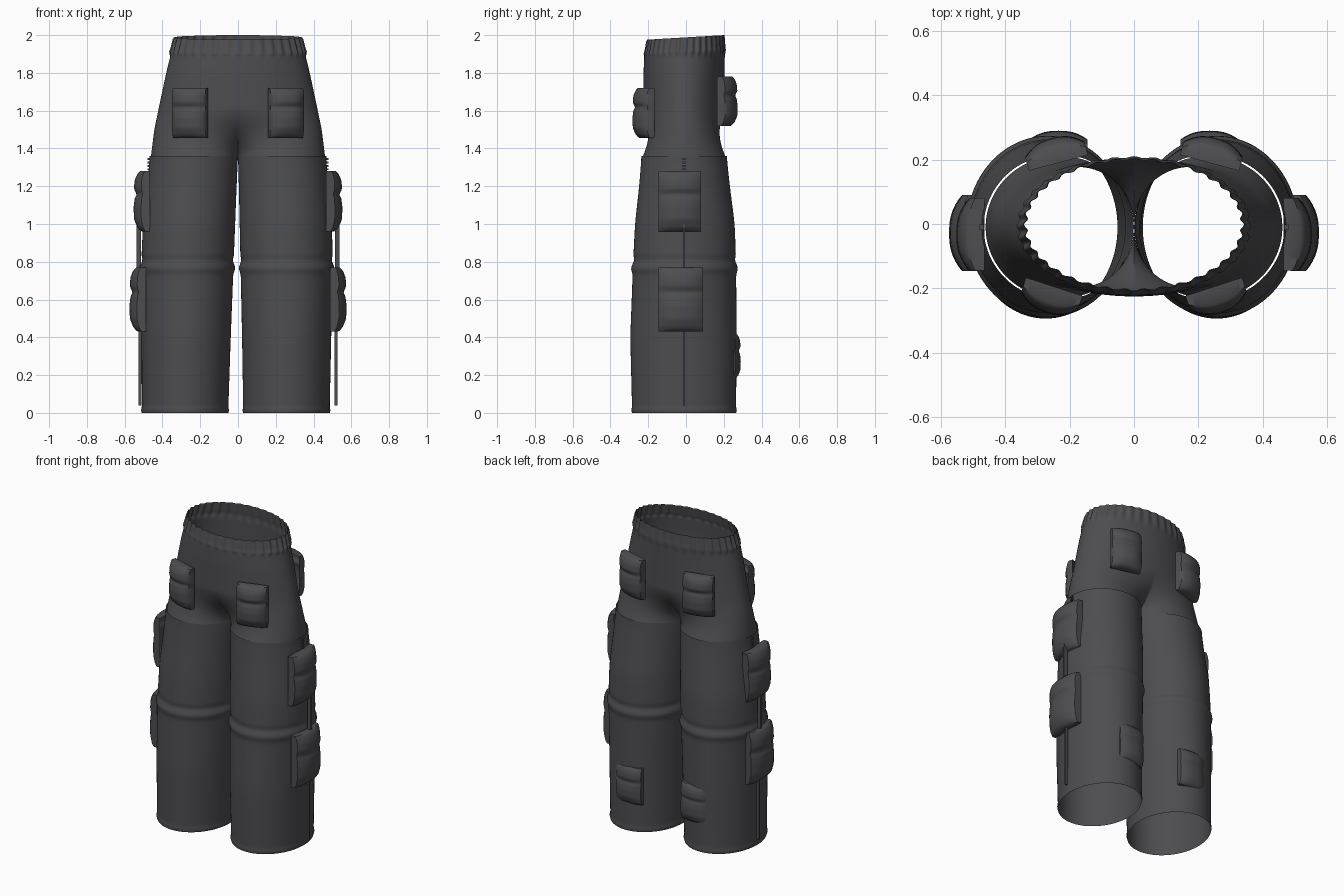
import bpy, bmesh, math
from mathutils import Matrix, Vector

cube = bpy.data.objects.get("Cube")
if cube:
    bpy.data.objects.remove(cube)

cloth = bpy.data.materials.new("charcoal cloth")
cloth.use_nodes = True
GREY = (0.075, 0.075, 0.082, 1)
cloth.diffuse_color = GREY
bsdf = cloth.node_tree.nodes["Principled BSDF"]
bsdf.inputs["Base Color"].default_value = GREY
bsdf.inputs["Roughness"].default_value = 0.9


def finish(name, bm, angle=50):
    mesh = bpy.data.meshes.new(name)
    bm.to_mesh(mesh)
    bm.free()
    mesh.materials.append(cloth)
    obj = bpy.data.objects.new(name, mesh)
    bpy.context.collection.objects.link(obj)
    bpy.ops.object.select_all(action='DESELECT')
    obj.select_set(True)
    bpy.context.view_layer.objects.active = obj
    bpy.ops.object.shade_smooth_by_angle(angle=math.radians(angle))
    return obj


def sample(table, k):
    """Linear lookup in rows sorted by their first value."""
    for lo, hi in zip(table, table[1:]):
        if k <= hi[0]:
            f = max(0, (k - lo[0]) / (hi[0] - lo[0]))
            return [p + (q - p) * f for p, q in zip(lo[1:], hi[1:])]
    return table[-1][1:]


def smooth_sample(table, k, spread):
    rows = [sample(table, k + d * spread) for d in (-1, -0.5, 0, 0.5, 1)]
    return [sum(c) / len(c) for c in zip(*rows)]


def tube(name, heights, ring, count):
    """Open sheet through closed rings of points."""
    bm = bmesh.new()
    loops = [[bm.verts.new(ring(z, math.tau * i / count)) for i in range(count)]
             for z in heights]
    for a, b in zip(loops, loops[1:]):
        for i in range(count):
            j = (i + 1) % count
            bm.faces.new((a[i], a[j], b[j], b[i]))
    return finish(name, bm, 60)


# Hips: an oval waist that pinches into two leg openings
HIP = [(1.35, .462, -.232, .212), (1.5, .443, -.226, .206), (1.65, .412, -.225, .205),
       (1.8, .38, -.225, .205), (1.89, .358, -.221, .205), (1.92, .355, -.218, .206),
       (2.0, .335, -.203, .2)]


def hip_ring(z, t):
    a, front, back = smooth_sample(HIP, z, .02)
    mid, b = (front + back) / 2, (back - front) / 2
    # gathered waistband
    gather = min(1, max(0, (z - 1.885) / .03))
    ripple = 1 + .016 * gather * math.cos(36 * t) + .012 * math.exp(-((z - 1.91) / .012) ** 2)
    a, b = a * ripple, b * ripple
    split = min(1, max(0, (1.62 - z) / .27)) ** 1.7
    u = math.atan2(abs(math.sin(t)), abs(math.cos(t)))
    x = a * math.cos(u) * (1 - split) + a / 2 * (1 + math.cos(2 * u)) * split
    y = b * math.sin(u) * (1 - split) + b * math.sin(2 * u) * split
    slope = .012 * gather * math.sin(t)
    return (math.copysign(x, math.cos(t)), mid + math.copysign(y, math.sin(t)),
            z + slope - .012 * gather * (z > 1.99))


tube("hips_and_waistband", [1.35 + .65 * i / 65 for i in range(66)], hip_ring, 288)

# Legs: wide tubes with a knee seam
LEG = [(0, .04, .497, -.285, .265), (.4, .03, .502, -.295, .268), (.8, .018, .507, -.28, .265),
       (1.0, .012, .5, -.27, .258), (1.2, .006, .48, -.248, .232), (1.36, 0, .466, -.235, .215)]


def leg_ring(side):
    def ring(z, t):
        inner, outer, front, back = smooth_sample(LEG, z, .05)
        puff = (.009 * math.exp(-((z - .765) / .022) ** 2)
                - .005 * math.exp(-((z - .81) / .015) ** 2)
                + .004 * math.exp(-((z - .015) / .01) ** 2))
        x = (inner + outer) / 2 + ((outer - inner) / 2 + puff) * math.cos(t)
        y = (front + back) / 2 + ((back - front) / 2 + puff) * math.sin(t)
        return (side * x - .012 * (1 - z / 1.36), y, z)
    return ring


# Pocket: cushioned body with a flap, bulging along its facing direction
BULGE = [(0, .5), (.06, .75), (.2, .97), (.4, 1), (.55, .93), (.62, .8), (.66, .9),
         (.72, .98), (.85, .93), (.95, .78), (1, .6)]


def pocket(name, x, y, low, high, width, depth, facing):
    """facing is the angle of the outward normal in degrees from +x."""
    bm = bmesh.new()
    cols, rows = 16, 28
    normal = Vector((math.cos(math.radians(facing)), math.sin(math.radians(facing)), 0))
    across = Vector((-normal.y, normal.x, 0))
    base = Vector((x, y, 0))
    grid = []
    for j in range(rows + 1):
        v = j / rows
        line = []
        for i in range(cols + 1):
            u = 2 * i / cols - 1
            out = depth * sample(BULGE, v)[0] * (.55 + .45 * (1 - abs(u) ** 2.5))
            p = base + across * (u * width / 2) + normal * out
            p.z = low + (high - low) * v
            line.append(bm.verts.new(p))
        grid.append(line)
    for j in range(rows):
        for i in range(cols):
            bm.faces.new((grid[j][i], grid[j][i + 1], grid[j + 1][i + 1], grid[j + 1][i]))
    # side walls running back into the cloth
    rim = [e for e in bm.edges if e.is_boundary]
    walls = bmesh.ops.extrude_edge_only(bm, edges=rim)["geom"]
    for p in [g for g in walls if isinstance(g, bmesh.types.BMVert)]:
        p.co -= normal * (p.co - base).dot(normal)
    bmesh.ops.recalc_face_normals(bm, faces=bm.faces)
    finish(name, bm)


def block(name, size, place):
    bm = bmesh.new()
    bmesh.ops.create_cube(bm, size=1, matrix=Matrix.Translation(place) @ Matrix.Diagonal((*size, 1)))
    finish(name, bm, 30)


for side, label in ((1, "left"), (-1, "right")):
    tube(label + "_leg", [1.36 * i / 100 for i in range(101)], leg_ring(side), 96)

    def add(part, x, y, low, high, width, depth, facing):
        pocket(f"{label}_{part}", side * x, y, low, high, width, depth,
               facing if side > 0 else 180 - facing)

    add("front_pocket", .248, -.195, 1.455, 1.72, .185, .085, -72)
    add("back_pocket", .235, .19, 1.52, 1.78, .19, .08, 75)
    add("thigh_pocket", .465, -.032, .96, 1.28, .225, .088, 0)
    add("knee_pocket", .487, -.028, .43, .77, .235, .088, 0)
    add("calf_pocket", .235, .23, .18, .42, .18, .06, 90)

    # side straps and the small stitches above them
    block(label + "_upper_strap", (.024, .012, .26), (side * .526, -.01, .87))
    block(label + "_lower_strap", (.016, .012, .42), (side * .518, -.01, .25))
    for k in range(4):
        block(f"{label}_stitch_{k + 1}", (.012, .016, .01), (side * .474, -.01, 1.29 + .018 * k))
